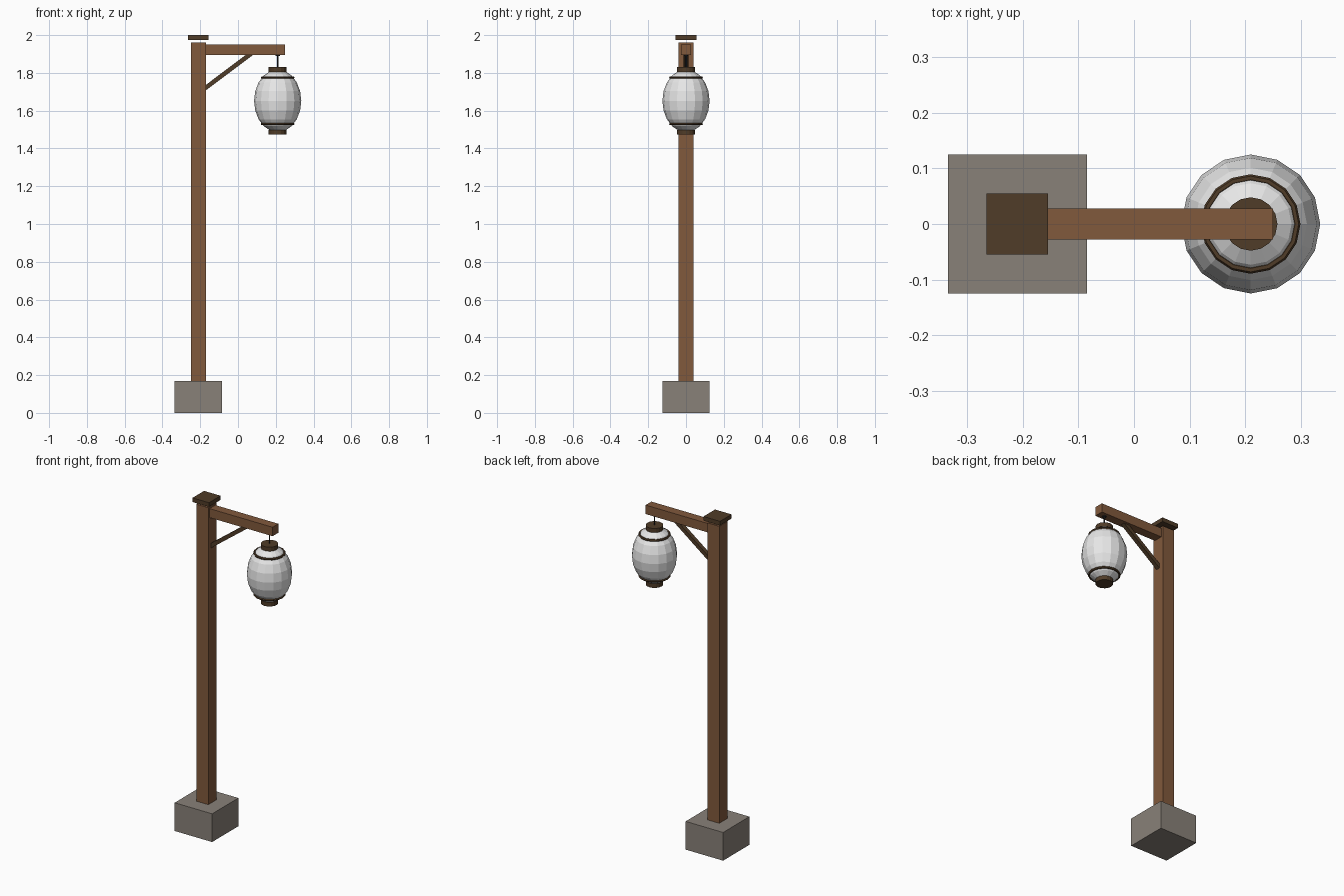
import bpy
import math
from mathutils import Vector

if "Cube" in bpy.data.objects:
    bpy.data.objects.remove(bpy.data.objects["Cube"])


def material(name, rgb):
    m = bpy.data.materials.new(name)
    m.diffuse_color = (*rgb, 1.0)
    m.use_nodes = True
    m.node_tree.nodes["Principled BSDF"].inputs["Base Color"].default_value = m.diffuse_color
    return m


STONE = material("grey stone", (0.25, 0.22, 0.19))
WOOD = material("brown wood", (0.22, 0.10, 0.045))
DARK = material("dark wood", (0.08, 0.045, 0.021))
PAPER = material("pale paper", (0.80, 0.80, 0.80))
IRON = material("black iron", (0.02, 0.02, 0.02))


def finish(name, mat):
    ob = bpy.context.object
    ob.name = name
    ob.data.materials.clear()
    ob.data.materials.append(mat)
    return ob


def box(name, lo, hi, mat):
    lo, hi = Vector(lo), Vector(hi)
    bpy.ops.mesh.primitive_cube_add(size=1, location=(lo + hi) / 2)
    ob = finish(name, mat)
    ob.scale = hi - lo
    return ob


def cylinder(name, r, z0, z1, mat, sides=16):
    bpy.ops.mesh.primitive_cylinder_add(vertices=sides, radius=r, depth=z1 - z0,
                                        location=(LX, 0, (z0 + z1) / 2))
    return finish(name, mat)


PX = -0.21            # post centre
LX, LZ = 0.21, 1.652  # lantern centre

# Footing, post, floating cap and arm
box("stone_base", (PX - 0.125, -0.125, 0), (PX + 0.125, 0.125, 0.17), STONE)
box("post", (PX - 0.04, -0.04, 0.15), (PX + 0.04, 0.04, 1.96), WOOD)
box("post_cap", (PX - 0.055, -0.055, 1.975), (PX + 0.055, 0.055, 2.0), DARK)
box("arm", (PX, -0.0275, 1.896), (0.25, 0.0275, 1.95), WOOD)

# Diagonal brace from post to arm
a, b = Vector((-0.19, 0, 1.707)), Vector((0.075, 0, 1.906))
d = b - a
brace = box("brace", (0, -0.0125, -0.0115), (d.length, 0.0125, 0.0115), DARK)
brace.location = (a + b) / 2
brace.rotation_euler = (0, -math.atan2(d.z, d.x), 0)

# Hanging cord and hook
cylinder("cord", 0.004, 1.82, 1.90, IRON, 6)
cylinder("hook", 0.012, 1.889, 1.897, IRON, 8)

# Paper lantern body
bpy.ops.mesh.primitive_uv_sphere_add(segments=16, ring_count=10, radius=1,
                                     location=(LX, 0, LZ))
finish("lantern_body", PAPER).scale = (0.125, 0.125, 0.166)

# Lantern end caps and hoops, mirrored top and bottom
for side, s in (("top", 1), ("bottom", -1)):
    z = sorted((LZ + s * 0.154, LZ + s * 0.179))
    cylinder("lantern_cap_" + side, 0.048, z[0], z[1], DARK)
    bpy.ops.mesh.primitive_torus_add(major_segments=16, minor_segments=6,
                                     major_radius=0.083, minor_radius=0.0065,
                                     location=(LX, 0, LZ + s * 0.123))
    finish("lantern_hoop_" + side, DARK)
